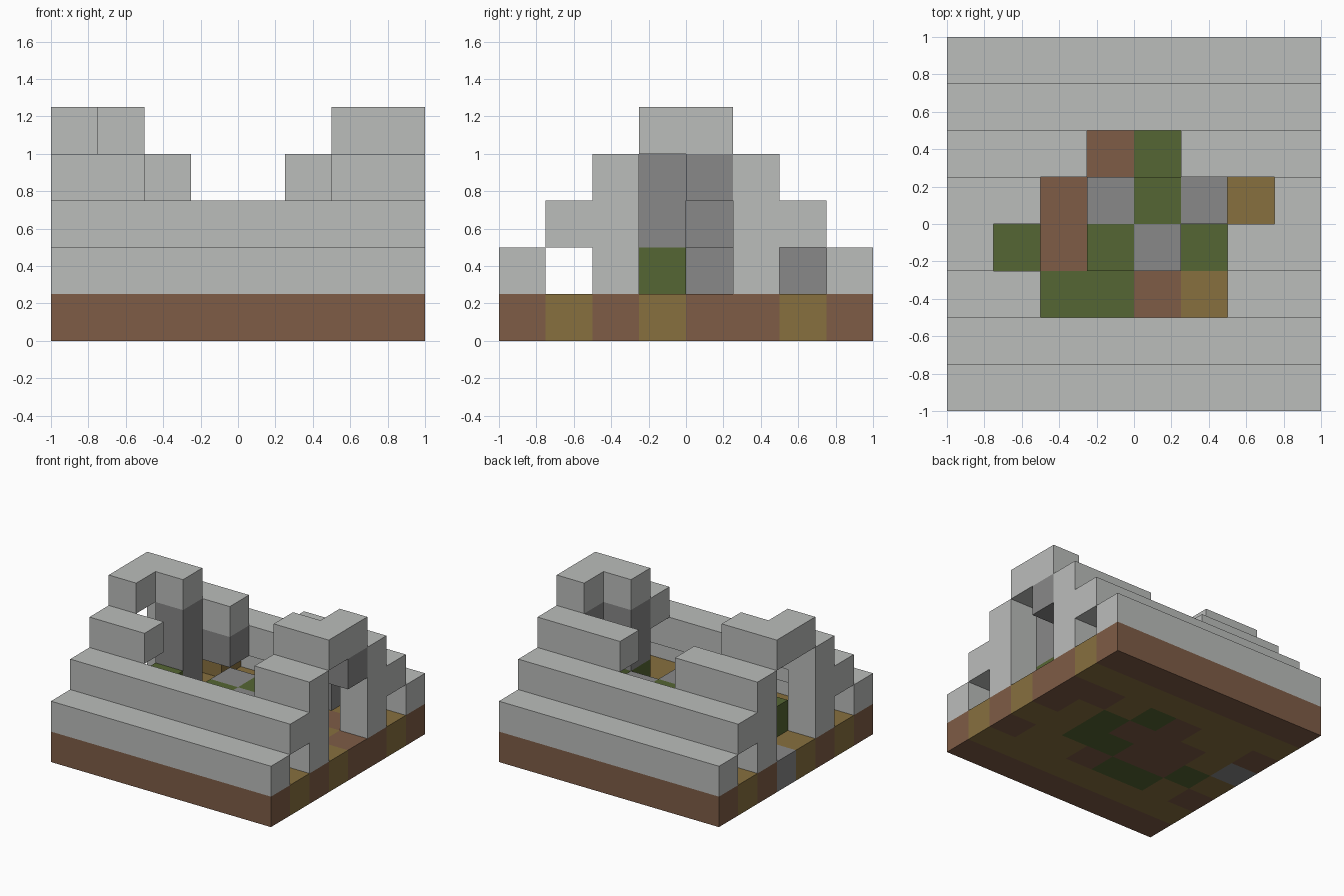
import bpy
import bmesh
from mathutils import Vector

if "Cube" in bpy.data.objects:
    bpy.data.objects.remove(bpy.data.objects["Cube"], do_unlink=True)

N = 8          # blocks along each side
S = 2 / N      # block size


def linear(c):
    return c / 12.92 if c <= 0.04045 else ((c + 0.055) / 1.055) ** 2.4


def material(name, hex_code):
    rgb = [linear(int(hex_code[n:n + 2], 16) / 255) for n in (0, 2, 4)]
    mat = bpy.data.materials.new(name)
    mat.use_nodes = True
    mat.diffuse_color = (*rgb, 1)
    bsdf = mat.node_tree.nodes["Principled BSDF"]
    bsdf.inputs["Base Color"].default_value = (*rgb, 1)
    bsdf.inputs["Roughness"].default_value = 0.9
    return mat


MATS = {
    "L": material("pale_stone", "bbbdbb"),
    "S": material("grey_stone", "888888"),
    "B": material("brown_earth", "7e5c46"),
    "O": material("ochre_planks", "87703f"),
    "G": material("green_moss", "556633"),
}

parts = {}     # part name -> {cell: colour key}
filled = set()


def blocks(part, key, xs, ys, zs):
    """Fill a box of grid cells with one colour."""
    for x in xs:
        for y in ys:
            for z in zs:
                parts.setdefault(part, {})[x, y, z] = key
                filled.add((x, y, z))


# Ground slab, back row first
ground = ["BBBBBBBB",
          "OOOOOOOO",
          "BOOBGOBB",
          "SOBBBGOB",
          "OGBBGGOO",
          "BOGGBOOB",
          "OOOOOOOO",
          "BBBBBBBB"]
for row, line in enumerate(ground):
    for x, key in enumerate(line):
        blocks("ground", key, [x], [N - 1 - row], [0])

# Stepped roof: two full steps on each side, broken upper steps
for step in (0, 1):
    blocks("front_roof", "L", range(N), [step], [step + 1])
    blocks("back_roof", "L", range(N), [N - 1 - step], [step + 1])
blocks("front_roof", "L", (0, 1, 6, 7), [2], [3])
blocks("back_roof", "L", (0, 1, 2, 5, 6, 7), [5], [3])
blocks("ridge", "L", (0, 7), (3, 4), [4])
blocks("ridge", "L", [1], [4], [4])
blocks("ridge", "L", [6], [3], [4])

# Gable end posts
blocks("gable_posts", "L", (0, 7), (2, 5), (1, 2))

# Inner pillars, one with a mossy foot
blocks("left_pillar", "S", [1], [4], (1, 2, 3))
blocks("right_pillar", "S", [6], [3], (2, 3))
blocks("right_pillar", "G", [6], [3], [1])

# Remaining beams and fallen blocks
blocks("door_lintel", "S", [7], [4], [3])
blocks("wall_remnant", "S", [2], [5], [2])
blocks("wall_remnant", "S", [5], [6], [1])
blocks("plank_block", "O", [1], [6], [1])
for x, y, key in ((3, 4, "S"), (4, 3, "S"), (5, 4, "S"),
                  (3, 3, "G"), (4, 4, "G"), (1, 3, "G")):
    blocks("rubble", key, [x], [y], [1])


# Mesh each part, skipping faces that touch another block
def build(name, cells):
    bm = bmesh.new()
    keys = sorted(set(cells.values()))
    for cell, key in cells.items():
        centre = Vector(cell) + Vector((0.5, 0.5, 0.5))
        for axis in range(3):
            for sign in (-1, 1):
                out = Vector((0, 0, 0))
                out[axis] = sign
                near = tuple(int(c + d) for c, d in zip(cell, out))
                if near in filled:
                    continue
                u = Vector((0, 0, 0))
                u[(axis + 1) % 3] = 0.5
                v = out.cross(u)
                corners = (-u - v, u - v, u + v, v - u)
                points = [centre + out / 2 + c for c in corners]
                face = bm.faces.new([bm.verts.new(
                    ((p.x - N / 2) * S, (p.y - N / 2) * S, p.z * S)) for p in points])
                face.material_index = keys.index(key)
    bmesh.ops.remove_doubles(bm, verts=bm.verts, dist=0.001)
    mesh = bpy.data.meshes.new(name)
    bm.to_mesh(mesh)
    bm.free()
    for key in keys:
        mesh.materials.append(MATS[key])
    bpy.context.collection.objects.link(bpy.data.objects.new(name, mesh))


for name, cells in parts.items():
    build(name, cells)
